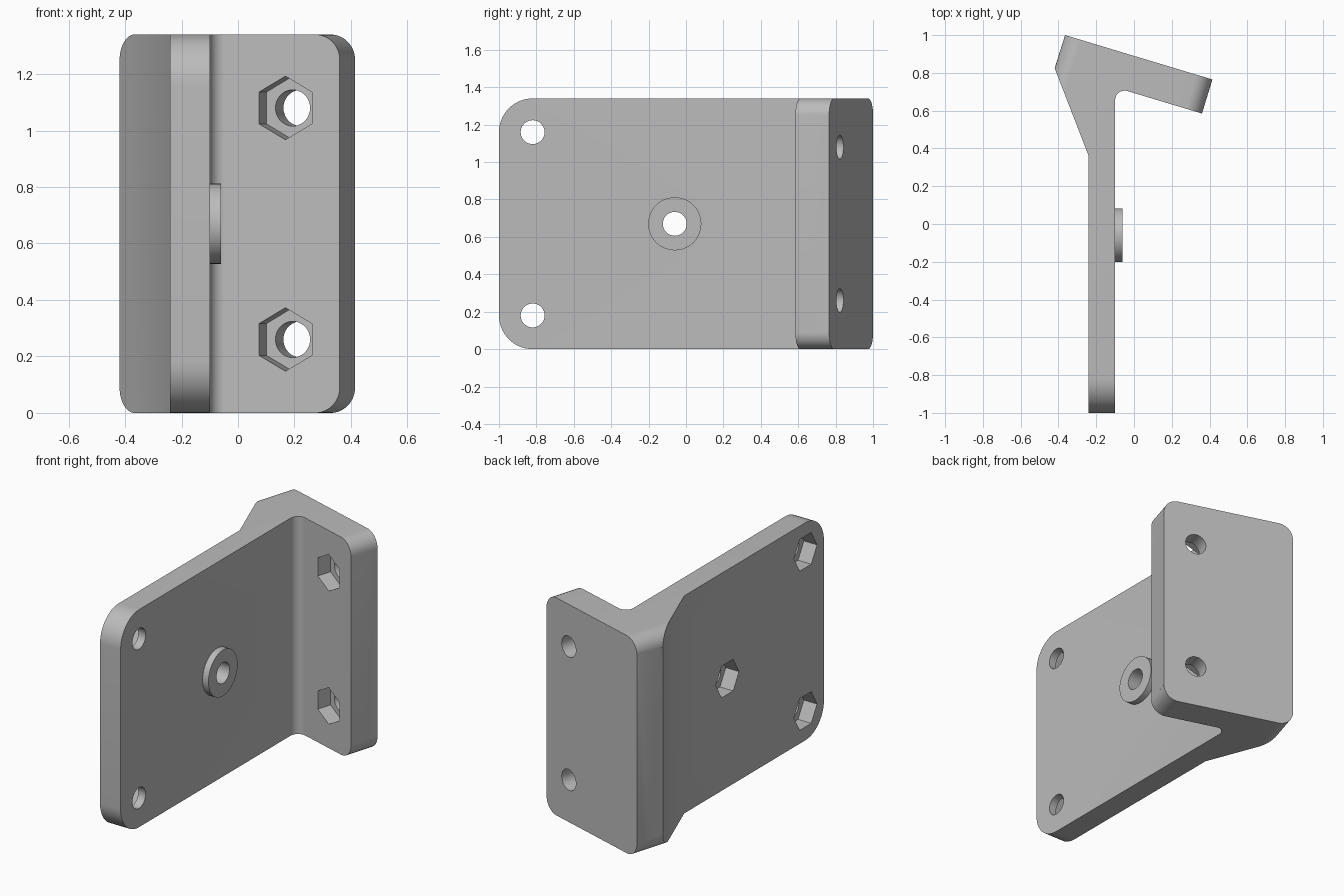
import bpy
import bmesh
from math import sin, cos, pi, radians
from mathutils import Vector

cube = bpy.data.objects.get("Cube")
if cube:
    bpy.data.objects.remove(cube, do_unlink=True)

HEIGHT = 1.34
X, Y, Z = Vector((1, 0, 0)), Vector((0, 1, 0)), Vector((0, 0, 1))
ALONG = Vector((0.957, -0.288, 0)).normalized()   # along the angled flange
NORMAL = Vector((0.288, 0.957, 0)).normalized()   # out of the flange's rear face

grey = bpy.data.materials.new("matte grey")
grey.use_nodes = True
colour = (0.5, 0.5, 0.5, 1)
grey.diffuse_color = colour
grey.node_tree.nodes["Principled BSDF"].inputs["Base Color"].default_value = colour


def prism(name, points, origin, a, b, sweep):
    """Extrude a flat outline, drawn on axes a and b, along sweep."""
    bm = bmesh.new()
    face = bm.faces.new([bm.verts.new(origin + a * p + b * q) for p, q in points])
    new = bmesh.ops.extrude_face_region(bm, geom=[face])["geom"]
    bmesh.ops.translate(bm, vec=sweep, verts=[v for v in new if isinstance(v, bmesh.types.BMVert)])
    bmesh.ops.recalc_face_normals(bm, faces=bm.faces)
    mesh = bpy.data.meshes.new(name)
    bm.to_mesh(mesh)
    bm.free()
    mesh.materials.append(grey)
    obj = bpy.data.objects.new(name, mesh)
    bpy.context.collection.objects.link(obj)
    return obj


def arc(radius, start, end, steps, cx=0, cy=0):
    angles = [radians(start + (end - start) * i / steps) for i in range(steps + 1)]
    return [(cx + radius * cos(t), cy + radius * sin(t)) for t in angles]


def ring(radius, sides):
    return arc(radius, 0, 360, sides)[:-1]


def combine(tool, operation):
    """Apply a boolean to the bracket and discard the tool."""
    mod = bracket.modifiers.new("boolean", "BOOLEAN")
    mod.operation, mod.solver, mod.object = operation, "EXACT", tool
    graph = bpy.context.evaluated_depsgraph_get()
    mesh = bpy.data.meshes.new_from_object(bracket.evaluated_get(graph))
    bracket.modifiers.clear()
    bracket.data = mesh
    bpy.data.objects.remove(tool, do_unlink=True)


def round_corners(end, out, across, radius):
    """Round the upper and lower corners of a plate end."""
    m = 0.05
    outline = arc(radius, 0, 90, 14, -radius, -radius) + [(-radius, m), (m, m), (m, -radius)]
    for level, up in ((HEIGHT, Z), (0, -Z)):
        origin = Vector((end[0], end[1], level)) - across * 0.3
        combine(prism("corner_cutter", outline, origin, out, up, across * 0.6), "DIFFERENCE")


def bolt_hole(entry, axis, a, b):
    """Through hole with a hexagonal nut pocket at its entry."""
    entry = Vector(entry)
    combine(prism("hole_cutter", ring(0.064, 36), entry - axis * 0.1, a, b, axis * 0.5), "DIFFERENCE")
    combine(prism("nut_cutter", ring(0.1125, 6), entry - axis * 0.03, a, b, axis * 0.12), "DIFFERENCE")


# Plate, gusset and angled flange as one extruded profile
profile = [(-0.24, -1), (-0.10, -1)]
profile += arc(0.05, 180, 73.2, 8, -0.05, 0.656)
profile += [(0.36, 0.585), (0.415, 0.765), (-0.365, 1), (-0.42, 0.825), (-0.24, 0.36)]
bracket = prism("angled_bracket", profile, Vector(), X, Y, Z * HEIGHT)

# Rounded ends of plate and flange
round_corners((-0.17, -1), -Y, X, 0.18)
round_corners((0.3875, 0.675), ALONG, NORMAL, 0.09)
round_corners((-0.3925, 0.9125), -ALONG, NORMAL, 0.09)

# Raised spacer on the plate
combine(prism("spacer", ring(0.142, 48), Vector((-0.15, -0.06, 0.67)), Y, Z, X * 0.09), "UNION")

# Bolt holes through plate and flange
for y, z in ((-0.06, 0.67), (-0.82, 1.16), (-0.82, 0.18)):
    bolt_hole((-0.24, y, z), X, Y, Z)
for z in (1.08, 0.26):
    bolt_hole((0.168, 0.643, z), NORMAL, Z, ALONG)

bpy.ops.object.select_all(action="DESELECT")
bracket.select_set(True)
bpy.context.view_layer.objects.active = bracket
bpy.ops.object.shade_smooth_by_angle(angle=radians(25))
